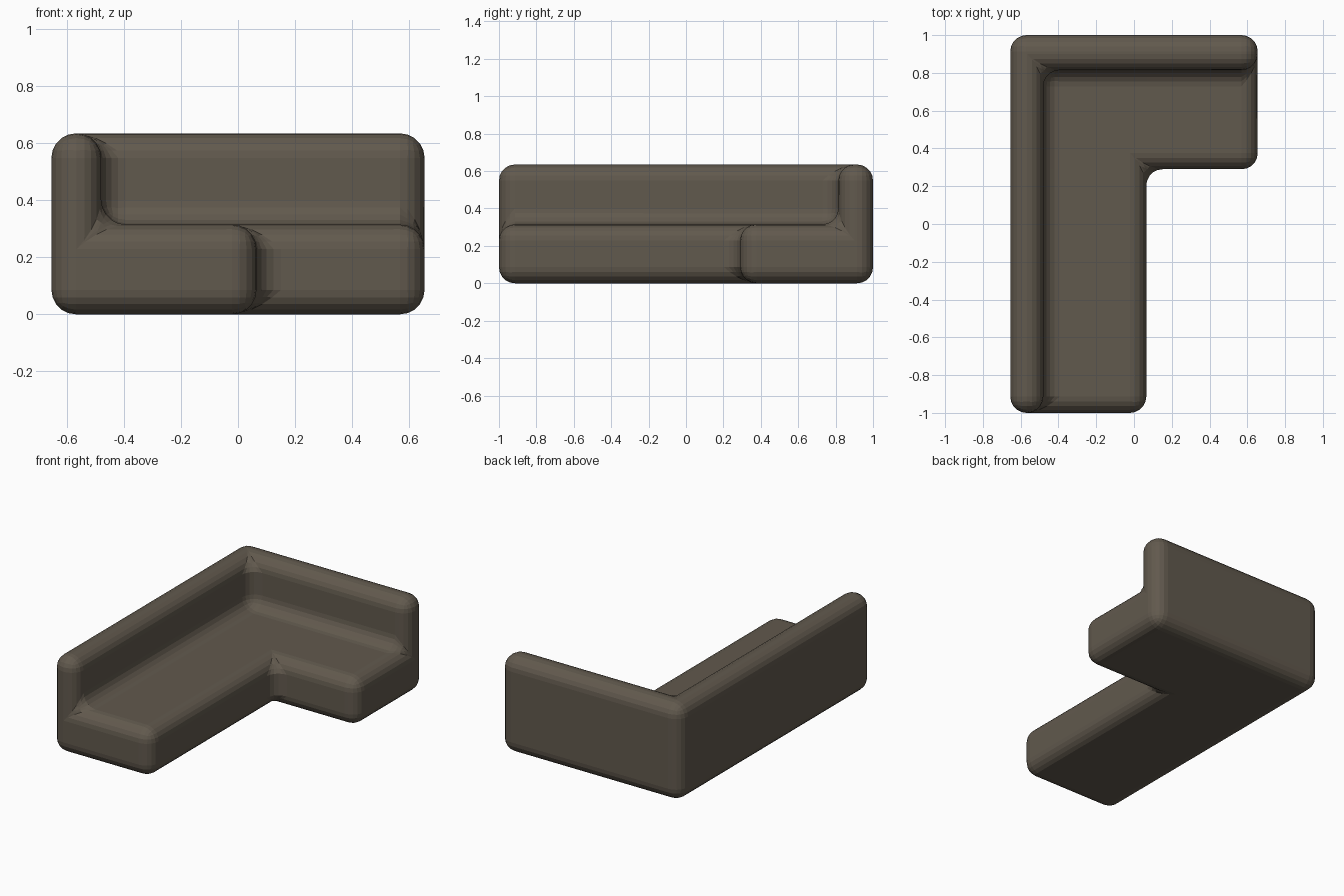
import bpy, bmesh, math

if "Cube" in bpy.data.objects:
    bpy.data.objects.remove(bpy.data.objects["Cube"])

X = [-0.655, -0.48, 0.065, 0.655]
Y = [-1.0, 0.29, 0.815, 1.0]
SEAT_Z, BACK_Z = 0.315, 0.635

bm = bmesh.new()
grid = {}


def vert(i, j):
    if (i, j) not in grid:
        grid[i, j] = bm.verts.new((X[i], Y[j], 0))
    return grid[i, j]


def raise_faces(faces, dz, keep):
    """Extrude faces straight up and return the new top faces."""
    res = bmesh.ops.extrude_face_region(bm, geom=faces, use_keep_orig=keep)["geom"]
    verts = [g for g in res if isinstance(g, bmesh.types.BMVert)]
    bmesh.ops.translate(bm, vec=(0, 0, dz), verts=verts)
    return [g for g in res if isinstance(g, bmesh.types.BMFace)]


# L-shaped footprint, without the open front right cell
for i in range(3):
    for j in range(3):
        if (i, j) != (2, 0):
            bm.faces.new([vert(i, j), vert(i + 1, j), vert(i + 1, j + 1), vert(i, j + 1)])

# Seat block, then the backrest along the left and rear
tops = raise_faces(bm.faces[:], SEAT_Z, True)
rest = [f for f in tops if f.calc_center_median().x < X[1] or f.calc_center_median().y > Y[2]]
raise_faces(rest, BACK_Z - SEAT_Z, False)
inner = [f for f in rest if f.is_valid]
if inner:
    bmesh.ops.delete(bm, geom=inner, context="FACES_ONLY")

# Merge coplanar faces so only real corners get rounded
bmesh.ops.recalc_face_normals(bm, faces=bm.faces[:])
bmesh.ops.dissolve_limit(bm, angle_limit=math.radians(1), verts=bm.verts[:], edges=bm.edges[:])

mesh = bpy.data.meshes.new("corner_sofa")
bm.to_mesh(mesh)
bm.free()
sofa = bpy.data.objects.new("corner_sofa", mesh)
bpy.context.collection.objects.link(sofa)

# Soft rounded upholstery edges
bevel = sofa.modifiers.new("rounded_edges", "BEVEL")
bevel.width = 0.086
bevel.segments = 5
bevel.limit_method = "ANGLE"
bevel.angle_limit = math.radians(30)

# Brown grey fabric
fabric = bpy.data.materials.new("fabric")
fabric.diffuse_color = (0.12, 0.10, 0.075, 1)
fabric.use_nodes = True
fabric.node_tree.nodes["Principled BSDF"].inputs["Base Color"].default_value = fabric.diffuse_color
mesh.materials.append(fabric)
